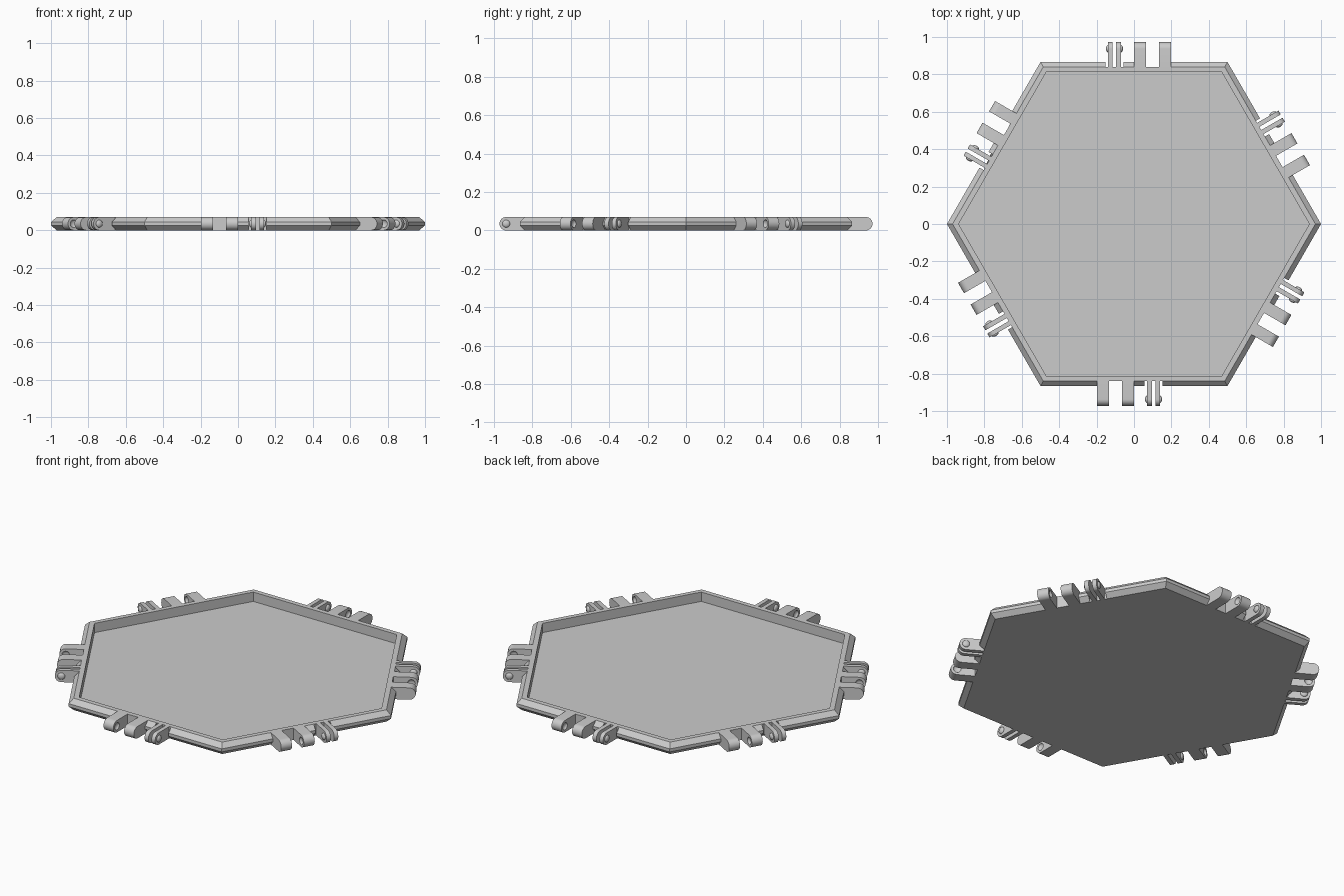
import bpy, bmesh, math
from mathutils import Matrix

cube = bpy.data.objects.get("Cube")
if cube:
    bpy.data.objects.remove(cube, do_unlink=True)

HEIGHT, MID = 0.07, 0.035
WALL = 0.84          # distance from centre to the face behind the notches
PIN_Y = -0.937       # hinge axis

grey = bpy.data.materials.new("plain_grey")
grey.use_nodes = True
colour = (0.6, 0.6, 0.6, 1)
grey.diffuse_color = colour
grey.node_tree.nodes["Principled BSDF"].inputs["Base Color"].default_value = colour


def make(name, bm):
    bmesh.ops.recalc_face_normals(bm, faces=bm.faces)
    mesh = bpy.data.meshes.new(name)
    bm.to_mesh(mesh)
    bm.free()
    mesh.materials.append(grey)
    obj = bpy.data.objects.new(name, mesh)
    bpy.context.collection.objects.link(obj)
    return obj


def activate(obj):
    bpy.ops.object.select_all(action='DESELECT')
    obj.select_set(True)
    bpy.context.view_layer.objects.active = obj


def cut(obj, cutter):
    cutter.hide_render = True
    mod = obj.modifiers.new("cut", 'BOOLEAN')
    mod.operation, mod.solver, mod.object = 'DIFFERENCE', 'EXACT', cutter
    activate(obj)
    bpy.ops.object.modifier_apply(modifier=mod.name)
    bpy.data.objects.remove(cutter, do_unlink=True)


def dome(bm, x, radius, depth):
    # flattened ball on the hinge axis, used for pins and sockets
    m = Matrix.Translation((x, PIN_Y, MID)) @ Matrix.Diagonal((depth, radius, radius, 1))
    m = m @ Matrix.Rotation(math.pi / 2, 4, 'Y')
    bmesh.ops.create_uvsphere(bm, u_segments=24, v_segments=12, radius=1, matrix=m)


# Hexagonal tray: bevelled outer edge, flat rim, sunken floor
bm = bmesh.new()
profile = [(WALL, 0), (0.866, 0.026), (0.866, 0.044), (WALL, HEIGHT),
           (0.812, HEIGHT), (0.812, 0.015)]
rings = []
for apothem, z in profile:
    r = apothem / math.cos(math.pi / 6)
    rings.append([bm.verts.new((r * math.cos(i * math.pi / 3), r * math.sin(i * math.pi / 3), z))
                  for i in range(6)])
for a, b in zip(rings, rings[1:]):
    for i in range(6):
        j = (i + 1) % 6
        bm.faces.new((a[i], a[j], b[j], b[i]))
bm.faces.new(rings[0])
bm.faces.new(rings[-1])
tray = make("tray", bm)

# Rim notches that make room for the mating hinge parts
bm = bmesh.new()
for side in range(6):
    turn = Matrix.Rotation(side * math.pi / 3, 4, 'Z')
    for x0, x1 in [(-0.134, -0.064), (0.055, 0.152)]:
        m = turn @ Matrix.Translation(((x0 + x1) / 2, -WALL - 0.05, MID))
        bmesh.ops.create_cube(bm, size=1, matrix=m @ Matrix.Diagonal((x1 - x0, 0.1, 0.2, 1)))
cut(tray, make("notch_cutter", bm))


def arm(name, x0, x1):
    # hinge arm with a rounded tip, running out from the wall
    bm = bmesh.new()
    outline = [(-0.825, 0), (-0.825, HEIGHT)]
    for i in range(17):
        a = math.pi / 2 + i * math.pi / 16
        outline.append((PIN_Y + MID * math.cos(a), MID + MID * math.sin(a)))
    face = bm.faces.new([bm.verts.new((x0, y, z)) for y, z in outline])
    new = bmesh.ops.extrude_face_region(bm, geom=[face])["geom"]
    verts = [v for v in new if isinstance(v, bmesh.types.BMVert)]
    bmesh.ops.translate(bm, verts=verts, vec=(x1 - x0, 0, 0))
    return make(name, bm)


parts = []
# Thick knuckles with a socket on the face toward the gap
for name, x0, x1, socket_x in [("outer_knuckle", -0.198, -0.134, -0.134),
                               ("inner_knuckle", -0.064, 0.0, -0.064)]:
    knuckle = arm(name, x0, x1)
    bm = bmesh.new()
    dome(bm, socket_x, 0.021, 0.012)
    cut(knuckle, make("socket_cutter", bm))
    parts.append(knuckle)

# Springy clip arms with a domed pin on the outer face
for name, x0, x1, pin_x in [("inner_clip", 0.07, 0.095, 0.07), ("outer_clip", 0.115, 0.139, 0.139)]:
    parts.append(arm(name + "_arm", x0, x1))
    bm = bmesh.new()
    dome(bm, pin_x, 0.02, 0.011)
    parts.append(make(name + "_pin", bm))

# Smooth rounded parts, then repeat the hinge on all six sides
for part in parts:
    activate(part)
    bpy.ops.object.shade_smooth_by_angle(angle=math.radians(35))
    for side in range(1, 6):
        copy = part.copy()
        copy.rotation_euler.z = side * math.pi / 3
        bpy.context.collection.objects.link(copy)
